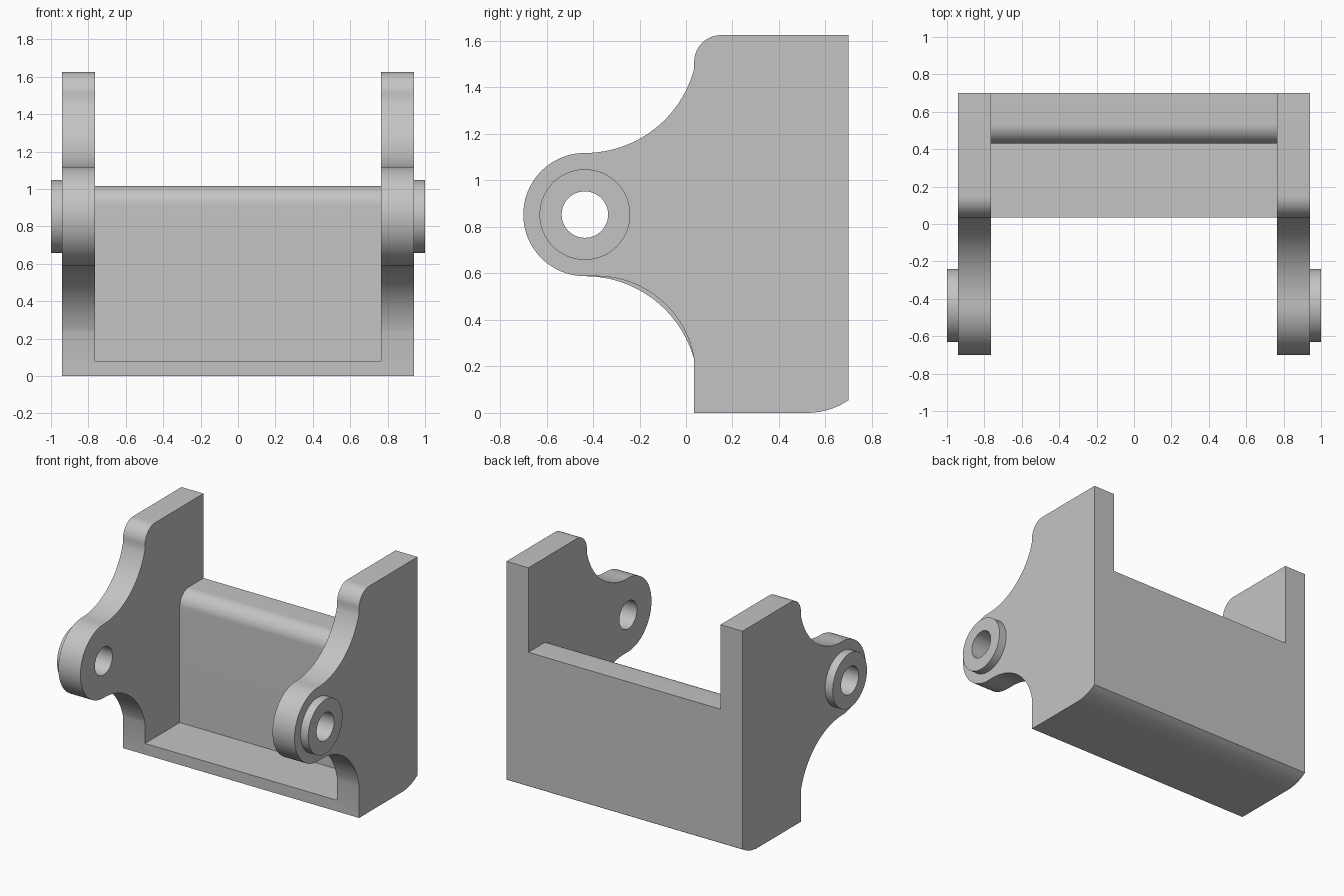
import bpy, bmesh, math

cube = bpy.data.objects.get("Cube")
if cube:
    bpy.data.objects.remove(cube, do_unlink=True)

grey = bpy.data.materials.new("plain grey")
grey.use_nodes = True
COLOUR = (0.55, 0.55, 0.55, 1)
grey.diffuse_color = COLOUR
grey.node_tree.nodes["Principled BSDF"].inputs["Base Color"].default_value = COLOUR

PIVOT = (-0.435, 0.853)     # y, z of the ear centre
EAR, BOSS, HOLE = 0.265, 0.195, 0.1
INNER, OUTER, TIP = 0.765, 0.94, 1.0
FRONT, BACK, TOP = 0.035, 0.7, 1.625


def arc(centre, r, start, end, n=24):
    """Points on a circle between two angles in degrees."""
    angles = [math.radians(start + (end - start) * i / n) for i in range(n + 1)]
    return [(centre[0] + r * math.cos(a), centre[1] + r * math.sin(a)) for a in angles]


def sweep(p, q, n=24):
    """Arc that leaves p horizontally and reaches q."""
    dy, dz = q[0] - p[0], q[1] - p[1]
    r = (dy * dy + dz * dz) / (2 * abs(dz))
    side = math.copysign(1, dz)
    turn = math.atan2(dy, r - abs(dz))
    return [(p[0] + r * math.sin(turn * i / n),
             p[1] + side * r * (1 - math.cos(turn * i / n))) for i in range(n + 1)]


def prism(name, profile, x0, x1):
    """Extrude a (y, z) profile along x."""
    bm = bmesh.new()
    face = bm.faces.new([bm.verts.new((x0, y, z)) for y, z in profile])
    new = bmesh.ops.extrude_face_region(bm, geom=[face])["geom"]
    bmesh.ops.translate(bm, vec=(x1 - x0, 0, 0),
                        verts=[v for v in new if isinstance(v, bmesh.types.BMVert)])
    bmesh.ops.remove_doubles(bm, verts=bm.verts, dist=0.0001)
    bmesh.ops.recalc_face_normals(bm, faces=bm.faces)
    mesh = bpy.data.meshes.new(name)
    bm.to_mesh(mesh)
    bm.free()
    mesh.materials.append(grey)
    obj = bpy.data.objects.new(name, mesh)
    bpy.context.collection.objects.link(obj)
    return obj


def activate(obj):
    bpy.ops.object.select_all(action='DESELECT')
    obj.select_set(True)
    bpy.context.view_layer.objects.active = obj


def drill(obj, cutter):
    mod = obj.modifiers.new("pin_hole", 'BOOLEAN')
    mod.operation = 'DIFFERENCE'
    mod.solver = 'EXACT'
    mod.object = cutter
    activate(obj)
    bpy.ops.object.modifier_apply(modifier=mod.name)


def heel():
    """Curved lower back edge shared by all parts."""
    return sweep((0.52, 0), (BACK, 0.055), 12)


def plate_profile(lower_start):
    """Side plate outline with its ear."""
    lower = sweep((lower_start, PIVOT[1] - EAR), (FRONT, 0.23))
    upper = sweep((PIVOT[0], PIVOT[1] + EAR), (FRONT, 1.48))
    return ([(FRONT, 0)] + heel() + [(BACK, TOP)]
            + arc((FRONT + 0.115, TOP - 0.115), 0.115, 90, 180, 12)
            + upper[:0:-1]
            + arc(PIVOT, EAR, 90, 270, 40)
            + lower[1 if lower_start == PIVOT[0] else 0:])


# Bore for the pin holes
bore = prism("pin_bore", arc(PIVOT, HOLE, 0, 360, 48)[:-1], -1.2, 1.2)
bore.hide_render = True
parts = []

# Side plates and bosses; the lower cutaway is tighter on the left
for side, sign, lower_start in (("left", 1, -0.385), ("right", -1, PIVOT[0])):
    plate = prism(side + "_side_plate", plate_profile(lower_start), sign * INNER, sign * OUTER)
    boss = prism(side + "_boss", arc(PIVOT, BOSS, 0, 360, 64)[:-1], sign * OUTER, sign * TIP)
    for part in (plate, boss):
        drill(part, bore)
        parts.append(part)

# Floor and back wall, with a rounded upper front edge
WALL, WALL_TOP, FLOOR = 0.43, 1.017, 0.08
cradle = ([(FRONT, 0)] + heel() + [(BACK, WALL_TOP)]
          + arc((WALL + 0.105, WALL_TOP - 0.105), 0.105, 90, 180, 16)
          + [(WALL, FLOOR), (FRONT, FLOOR)])
parts.append(prism("floor_and_back_wall", cradle, -INNER, INNER))

bpy.data.objects.remove(bore, do_unlink=True)

for part in parts:
    activate(part)
    bpy.ops.object.shade_smooth_by_angle(angle=math.radians(30))
